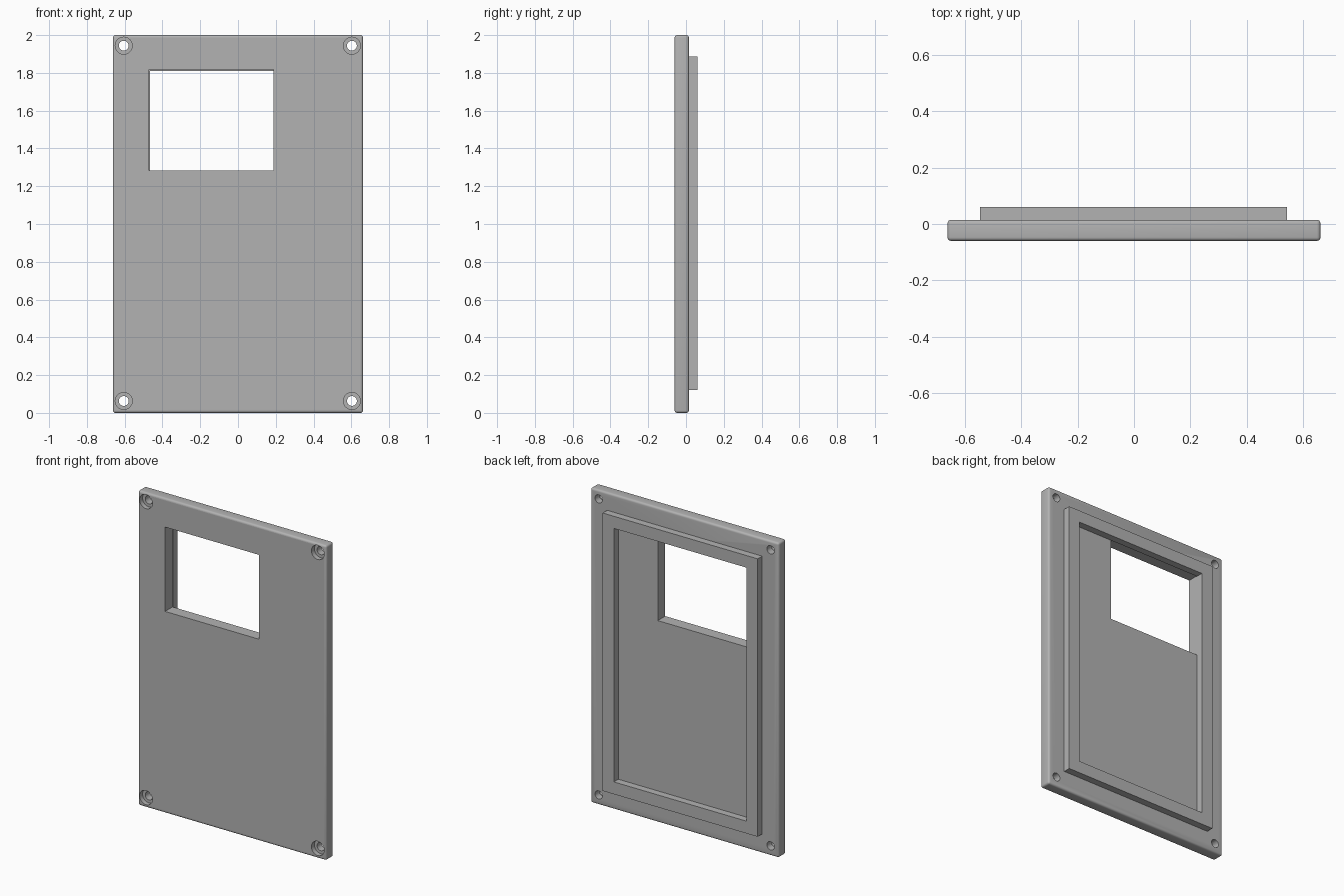
import bpy
import math

cube = bpy.data.objects.get("Cube")
if cube:
    bpy.data.objects.remove(cube, do_unlink=True)

# Depths along y, shared by the parts
FRONT, SEAT, BACK = -0.06, 0.015, 0.06

grey = bpy.data.materials.new("plain grey")
grey.use_nodes = True
colour = (0.45, 0.45, 0.45, 1)
grey.diffuse_color = colour
grey.node_tree.nodes["Principled BSDF"].inputs["Base Color"].default_value = colour


def box(name, x, y, z):
    """Box spanning the given (low, high) ranges."""
    spans = (x, y, z)
    bpy.ops.mesh.primitive_cube_add(size=1, location=[sum(s) / 2 for s in spans])
    ob = bpy.context.object
    ob.name = name
    ob.scale = [s[1] - s[0] for s in spans]
    bpy.ops.object.transform_apply(location=True, rotation=True, scale=True)
    ob.data.materials.append(grey)
    return ob


def rod(name, x, z, radius, y):
    """Cylinder along y."""
    bpy.ops.mesh.primitive_cylinder_add(
        vertices=40, radius=radius, depth=y[1] - y[0],
        location=(x, sum(y) / 2, z), rotation=(math.pi / 2, 0, 0))
    ob = bpy.context.object
    ob.name = name
    ob.data.materials.append(grey)
    return ob


def apply(ob, modifier):
    bpy.context.view_layer.objects.active = ob
    bpy.ops.object.modifier_apply(modifier=modifier.name)


def cut(ob, cutter):
    mod = ob.modifiers.new("cut", 'BOOLEAN')
    mod.operation = 'DIFFERENCE'
    mod.solver = 'EXACT'
    mod.object = cutter
    apply(ob, mod)
    bpy.data.objects.remove(cutter, do_unlink=True)


def smooth(ob):
    bpy.ops.object.select_all(action='DESELECT')
    ob.select_set(True)
    bpy.context.view_layer.objects.active = ob
    bpy.ops.object.shade_smooth_by_angle(angle=math.radians(35))


# Cover plate with rounded edges
plate = box("cover_plate", (-0.662, 0.662), (FRONT, SEAT), (0, 2))
bevel = plate.modifiers.new("rounding", 'BEVEL')
bevel.width = 0.013
bevel.segments = 4
apply(plate, bevel)

# Display window
cut(plate, box("window_cutter", (-0.471, 0.188), (-0.2, 0.2), (1.282, 1.818)))

# Counterbored screw holes in the corners
for x in (-0.605, 0.603):
    for z in (0.063, 1.944):
        cut(plate, rod("screw_cutter", x, z, 0.026, (-0.2, 0.2)))
        cut(plate, rod("head_cutter", x, z, 0.045, (-0.2, FRONT + 0.03)))
smooth(plate)

# Raised locating rim on the back
rim = box("locating_rim", (-0.546, 0.544), (SEAT, BACK), (0.122, 1.888))
cut(rim, box("rim_cutter", (-0.467, 0.465), (-0.2, 0.2), (0.2, 1.811)))
